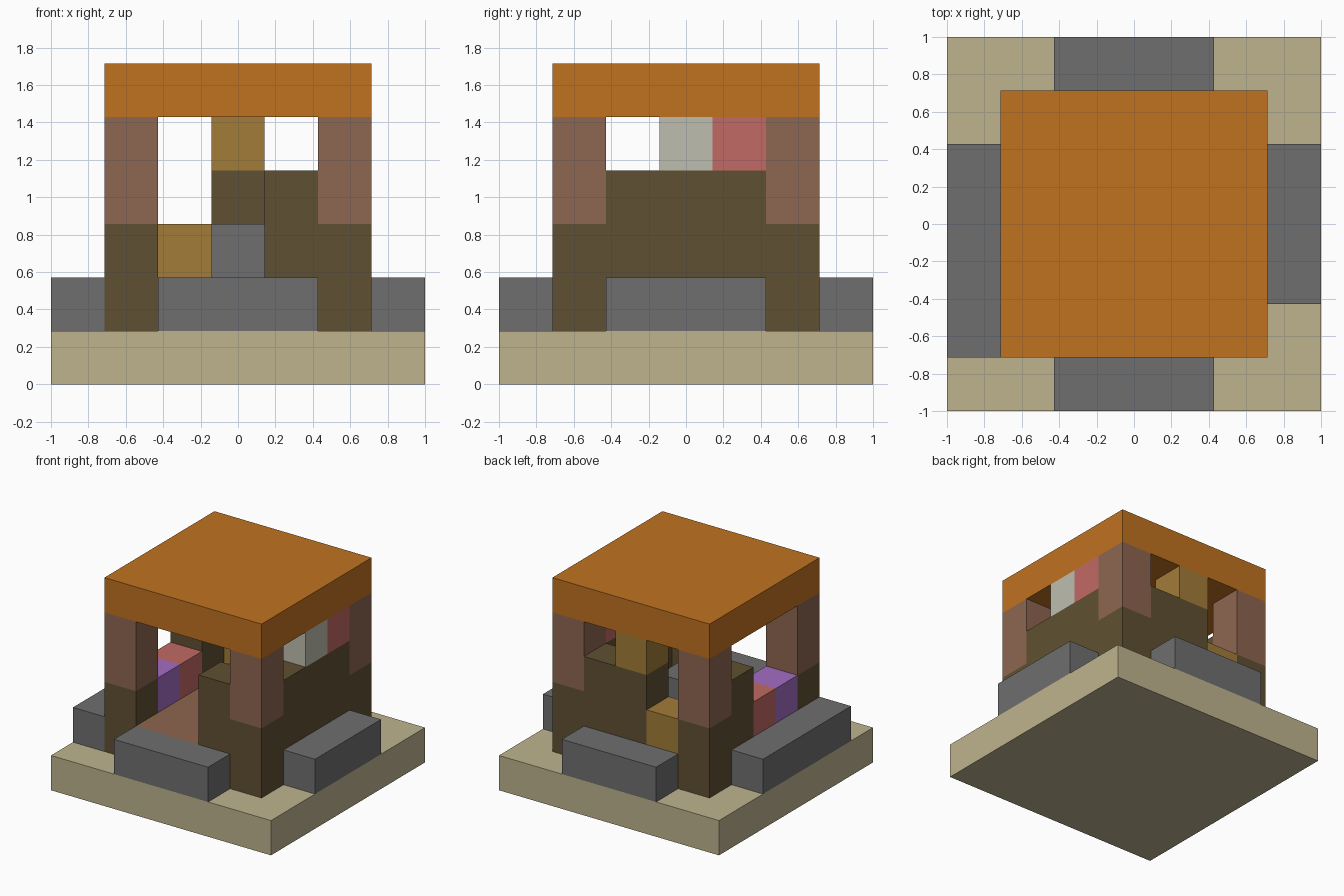
import bpy, bmesh

if "Cube" in bpy.data.objects:
    bpy.data.objects.remove(bpy.data.objects["Cube"], do_unlink=True)

N = 7            # cells along each side of the base
U = 2 / N        # size of one cell


def material(name, rgb):
    """Flat material from sRGB bytes, stored as linear values."""
    lin = [(c / 255 / 12.92) if c < 11 else ((c / 255 + 0.055) / 1.055) ** 2.4 for c in rgb]
    m = bpy.data.materials.new(name)
    m.use_nodes = True
    m.diffuse_color = (*lin, 1)
    m.node_tree.nodes["Principled BSDF"].inputs["Base Color"].default_value = (*lin, 1)
    return m


sand = material("sand", (191, 180, 143))
stone = material("grey stone", (111, 111, 111))
log = material("dark wood", (96, 80, 50))
clay = material("brown clay", (141, 102, 80))
roof_tile = material("orange roof", (192, 114, 33))
gold = material("gold wood", (162, 124, 57))
pale = material("pale grey", (190, 190, 175))
pink = material("pink", (193, 106, 100))
purple = material("purple", (163, 109, 196))


def block(name, mat, *ranges):
    """One object made of boxes, each given as x, y and z cell spans."""
    bm = bmesh.new()
    for spans in ranges:
        lo = [s[0] for s in spans]
        hi = [s[1] for s in spans]
        for v in bmesh.ops.create_cube(bm, size=1)["verts"]:
            x, y, z = (lo[a] if v.co[a] < 0 else hi[a] for a in range(3))
            v.co = ((x - N / 2) * U, (y - N / 2) * U, z * U)
    mesh = bpy.data.meshes.new(name)
    bm.to_mesh(mesh)
    bm.free()
    mesh.materials.append(mat)
    ob = bpy.data.objects.new(name, mesh)
    bpy.context.collection.objects.link(ob)
    return ob


# Ground slab and roof
block("base", sand, ((0, 7), (0, 7), (0, 1)))
block("roof", roof_tile, ((1, 6), (1, 6), (5, 6)))

# Low stone borders around the house
block("front_border", stone, ((2, 5), (0, 1), (1, 2)))
block("back_border", stone, ((2, 5), (6, 7), (1, 2)))
block("left_border", stone, ((6, 7), (2, 5), (1, 2)))
block("right_border", stone, ((0, 1), (1, 5), (1, 2)))

# Raised floor inside, reaching the open front and side
block("floor", clay, ((2, 5), (1, 6), (1, 2)), ((1, 2), (2, 5), (1, 2)),
      ((5, 6), (2, 5), (1, 2)))

# Corner posts: dark wood below, clay above
for side, i in (("right", 1), ("left", 5)):
    for end, j in (("front", 1), ("back", 5)):
        cell = ((i, i + 1), (j, j + 1))
        block(f"{end}_{side}_post_foot", log, (*cell, (1, 3)))
        block(f"{end}_{side}_post", clay, (*cell, (3, 5)))

# Walls between the posts
block("front_wall", log, ((4, 5), (1, 2), (2, 4)))
block("back_wall", log, ((3, 5), (5, 6), (2, 4)))
block("left_wall", log, ((5, 6), (2, 5), (2, 4)))
block("right_wall", log, ((1, 2), (4, 5), (2, 4)))

# Gold blocks at the back opening
block("back_sill", gold, ((2, 3), (5, 6), (2, 3)))
block("back_window_block", gold, ((3, 4), (5, 6), (4, 5)))

# Blocks on the left wall
block("pale_window_block", pale, ((5, 6), (3, 4), (4, 5)))
block("pink_window_block", pink, ((5, 6), (4, 5), (4, 5)))

# Furniture
block("stove", stone, ((3, 4), (3, 4), (2, 3)))
block("bed_pillow", pink, ((1, 2), (3, 4), (2, 3)))
block("bed_blanket", purple, ((1, 2), (2, 3), (2, 3)))
